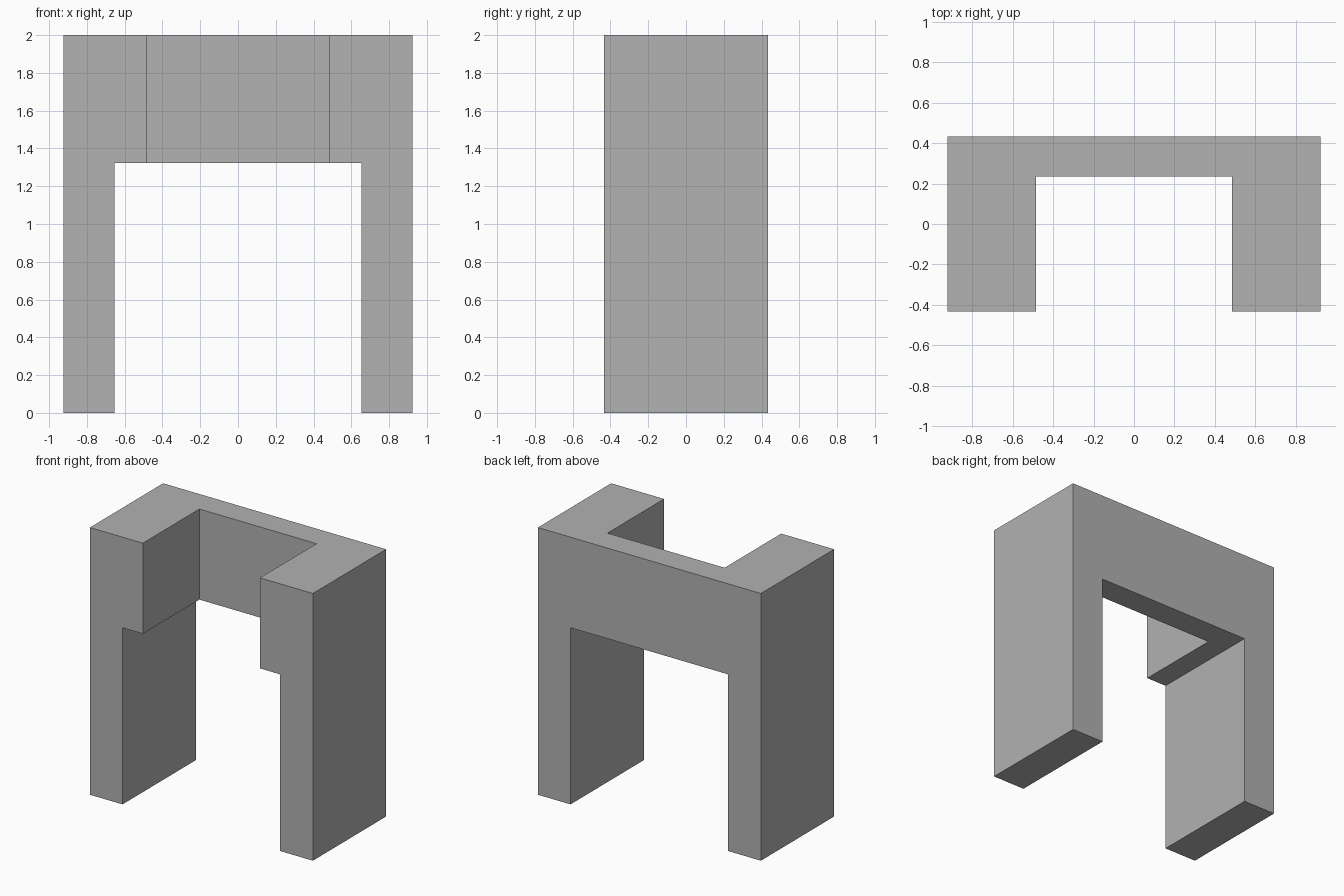
import bpy

if "Cube" in bpy.data.objects:
    bpy.data.objects.remove(bpy.data.objects["Cube"], do_unlink=True)

HALF_W, HALF_D, HEIGHT = 0.923, 0.433, 2.0
OPENING_HALF_W, OPENING_TOP = 0.653, 1.322
NOTCH_HALF_W, NOTCH_BACK = 0.485, 0.236
OVER = 0.2  # how far cutters reach past the block

stone = bpy.data.materials.new("plain_grey")
stone.use_nodes = True
grey = (0.445, 0.445, 0.445, 1)
stone.diffuse_color = grey
stone.node_tree.nodes["Principled BSDF"].inputs["Base Color"].default_value = grey


def box(name, low, high):
    """Axis-aligned box between two corners, with its scale applied."""
    bpy.ops.mesh.primitive_cube_add(size=1)
    obj = bpy.context.object
    obj.name = name
    for v in obj.data.vertices:
        v.co = [a + (b - a) * (c + 0.5) for a, b, c in zip(low, high, v.co)]
    obj.data.materials.append(stone)
    return obj


def cut(target, cutter):
    """Subtract the cutter from the target, then discard it."""
    cutter.hide_render = True
    mod = target.modifiers.new(cutter.name, 'BOOLEAN')
    mod.operation = 'DIFFERENCE'
    mod.solver = 'EXACT'
    mod.object = cutter
    bpy.context.view_layer.objects.active = target
    bpy.ops.object.modifier_apply(modifier=mod.name)
    bpy.data.objects.remove(cutter, do_unlink=True)


# Solid block that becomes the two legs, side blocks and back wall
arch = box("arch_frame", (-HALF_W, -HALF_D, 0), (HALF_W, HALF_D, HEIGHT))

# Passage between the legs, open front to back
cut(arch, box("passage_cutter",
              (-OPENING_HALF_W, -HALF_D - OVER, -OVER),
              (OPENING_HALF_W, HALF_D + OVER, OPENING_TOP)))

# Recess in the upper front, leaving a thin back wall
cut(arch, box("recess_cutter",
              (-NOTCH_HALF_W, -HALF_D - OVER, OPENING_TOP - OVER),
              (NOTCH_HALF_W, NOTCH_BACK, HEIGHT + OVER)))
